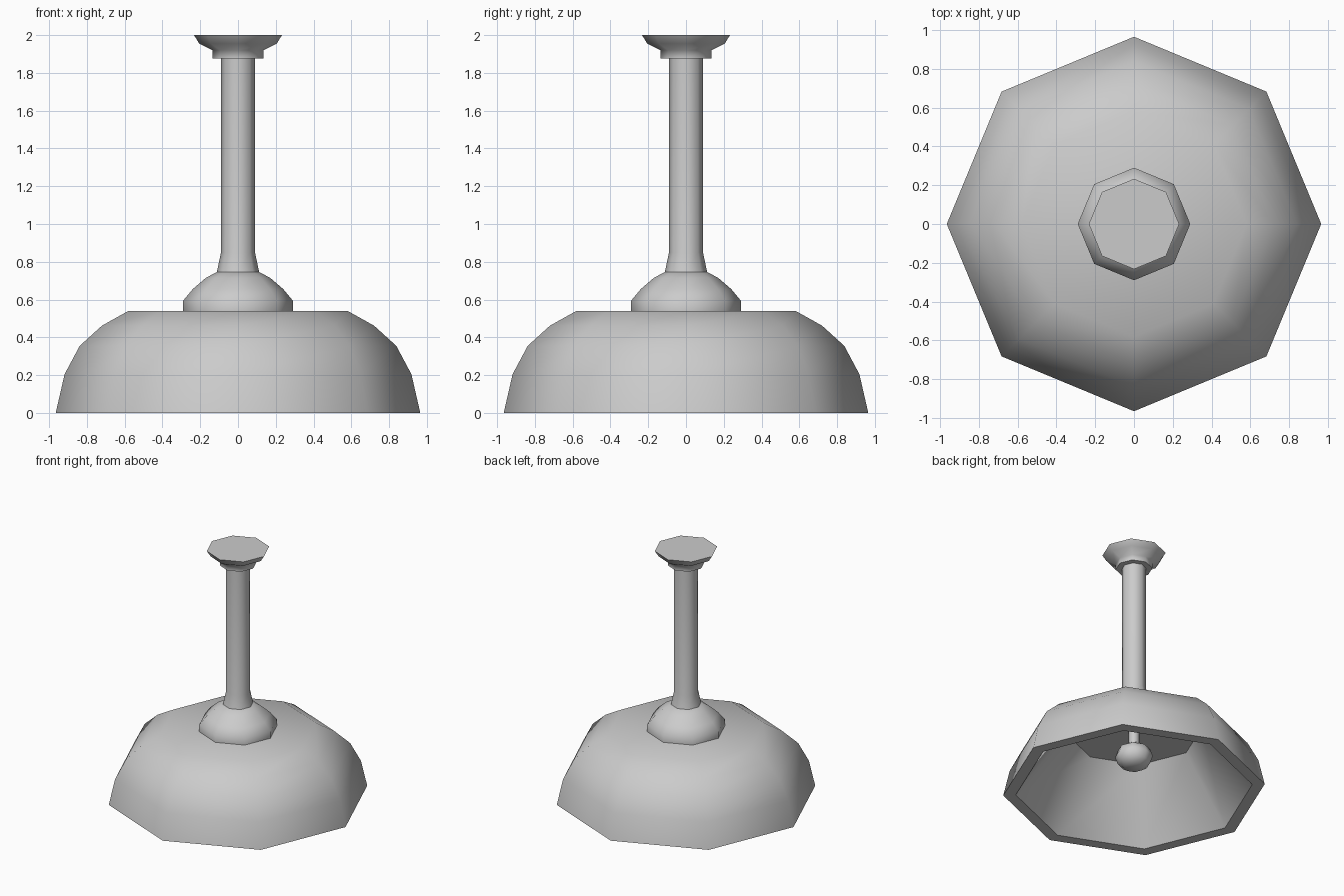
import bpy, bmesh, math

if "Cube" in bpy.data.objects:
    bpy.data.objects.remove(bpy.data.objects["Cube"])

SIDES = 8


def lathe(name, profile, angle=50, sides=SIDES):
    """Revolve (radius, z) points round z; radius 0 makes a pole."""
    bm = bmesh.new()
    rings = []
    for r, z in profile:
        n = 1 if r == 0 else sides
        rings.append([bm.verts.new((r * math.cos(2 * math.pi * i / sides),
                                    r * math.sin(2 * math.pi * i / sides), z))
                      for i in range(n)])
    for a, b in zip(rings, rings[1:]):
        for i in range(sides):
            j = (i + 1) % sides
            if len(a) == 1:
                bm.faces.new((a[0], b[j], b[i]))
            elif len(b) == 1:
                bm.faces.new((a[i], a[j], b[0]))
            else:
                bm.faces.new((a[i], a[j], b[j], b[i]))
    bmesh.ops.recalc_face_normals(bm, faces=bm.faces[:])
    mesh = bpy.data.meshes.new(name)
    bm.to_mesh(mesh)
    bm.free()
    obj = bpy.data.objects.new(name, mesh)
    bpy.context.collection.objects.link(obj)
    bpy.ops.object.select_all(action='DESELECT')
    obj.select_set(True)
    bpy.context.view_layer.objects.active = obj
    bpy.ops.object.shade_smooth_by_angle(angle=math.radians(angle))
    return obj


# Domed shade: straight tapered inside, flat rim, rounded outside
lathe("shade", [(0, 0.5), (0.5, 0.5), (0.873, 0), (0.965, 0), (0.918, 0.205),
                (0.838, 0.355), (0.72, 0.462), (0.58, 0.54), (0, 0.54)])

# Rounded cap on top of the shade
lathe("shade_cap", [(0, 0.54), (0.29, 0.54), (0.29, 0.595), (0.24, 0.655),
                    (0.17, 0.715), (0.11, 0.747), (0, 0.747)])

# Hanging pole, flared at the foot
lathe("pole", [(0, 0.74), (0.112, 0.745), (0.09, 0.85), (0.09, 1.89), (0, 1.89)])

# Ceiling mount with a flat lid
lathe("ceiling_mount", [(0, 1.875), (0.135, 1.875), (0.135, 1.92), (0.205, 1.955),
                        (0.233, 2.0)], angle=75)
lathe("mount_lid", [(0.233, 2.0), (0, 2.0)])

# Bulb, slightly squashed, and its stem
lathe("bulb", [(0, 0.185), (0.07, 0.19), (0.12, 0.225), (0.14, 0.28), (0.12, 0.335),
               (0.04, 0.385), (0.04, 0.5)])
